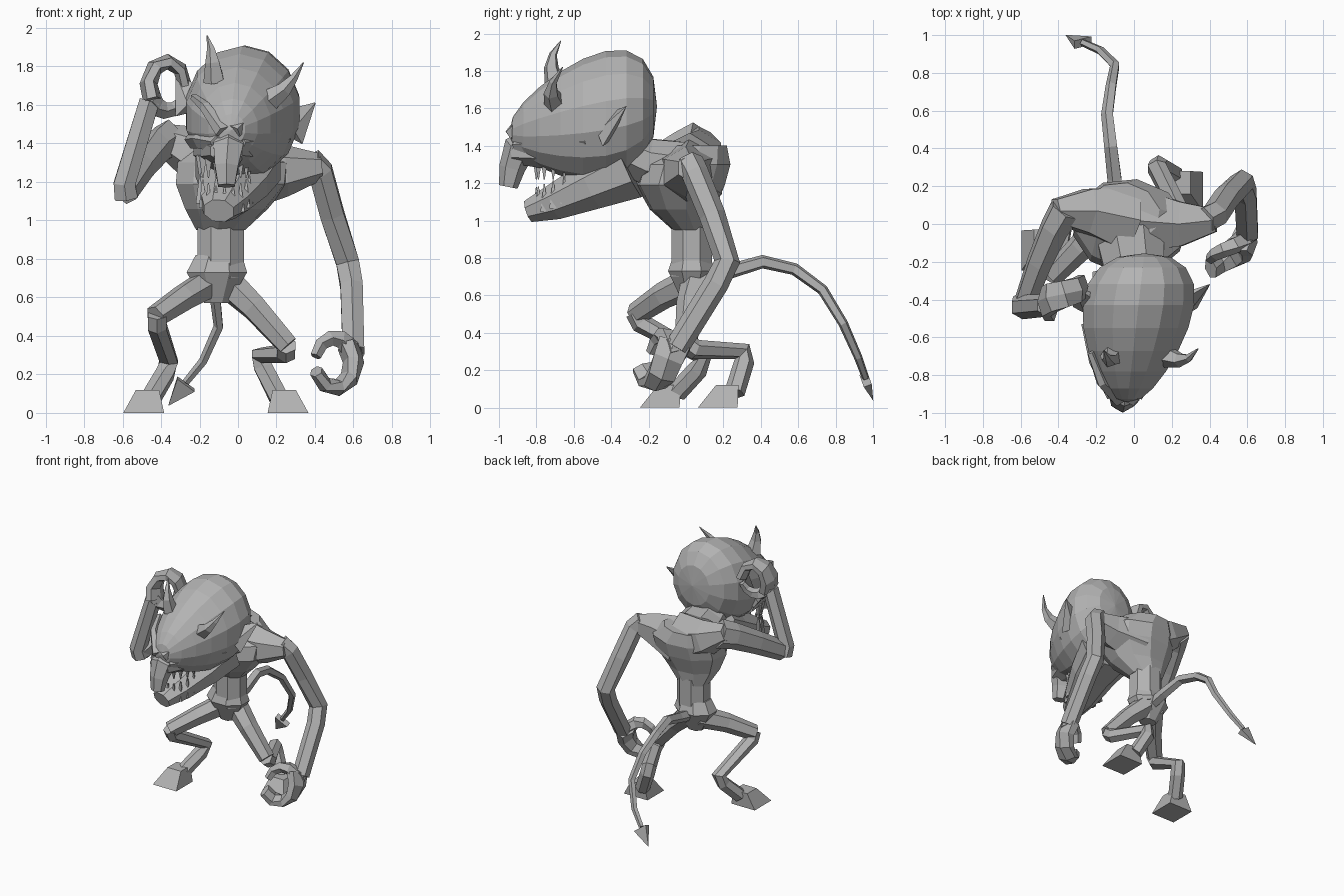
import bpy, bmesh, math
from mathutils import Vector, Matrix

cube = bpy.data.objects.get("Cube")
if cube:
    bpy.data.objects.remove(cube)

skin = bpy.data.materials.new("plain_grey")
skin.use_nodes = True
skin.diffuse_color = (.45, .45, .45, 1)
skin.node_tree.nodes["Principled BSDF"].inputs["Base Color"].default_value = skin.diffuse_color

ACROSS = Vector((1, 0, 0))
DEPTH = Vector((0, 1, 0))
UP = Vector((0, 0, 1))
EAR_PLANE = Vector((0, .5, 1))


def finish(name, bm):
    """Turn a bmesh into a flat shaded object."""
    bmesh.ops.recalc_face_normals(bm, faces=bm.faces)
    mesh = bpy.data.meshes.new(name)
    bm.to_mesh(mesh)
    bm.free()
    mesh.materials.append(skin)
    bpy.context.collection.objects.link(bpy.data.objects.new(name, mesh))


def skin_path(name, path, radii, side=ACROSS, flat=1, sides=6, axis=None):
    """Capped tube along a path; radii lie along side, scaled by flat across it.
    Rings stay square to axis when it is given, otherwise to the path."""
    bm = bmesh.new()
    path = [Vector(point) for point in path]
    rings = []
    for i, (point, radius) in enumerate(zip(path, radii)):
        before = point - path[i - 1] if i else Vector()
        after = path[i + 1] - point if i + 1 < len(path) else Vector()
        tangent = axis or (before.normalized() + after.normalized()).normalized()
        u = (side - tangent * side.dot(tangent)).normalized()
        v = tangent.cross(u) * flat
        ring = []
        for k in range(sides):
            angle = math.tau * (k + .5) / sides
            offset = u * math.cos(angle) + v * math.sin(angle)
            ring.append(bm.verts.new(point + offset * radius))
        rings.append(ring)
    for lower, upper in zip(rings, rings[1:]):
        for k in range(sides):
            j = (k + 1) % sides
            bm.faces.new((lower[k], lower[j], upper[j], upper[k]))
    bm.faces.new(rings[0])
    bm.faces.new(rings[-1])
    finish(name, bm)


def limb(name, path, start, end, **shape):
    """Tube whose radius changes evenly from start to end."""
    last = len(path) - 1
    skin_path(name, path, [start + (end - start) * i / last for i in range(last + 1)], **shape)


def curl(name, centre, width, height, first, last, drift, start, end, **shape):
    """Fingers curling on an elliptical arc in the front plane, drifting in depth."""
    path = []
    steps = 5
    for i in range(steps + 1):
        angle = math.radians(first + (last - first) * i / steps)
        path.append(Vector(centre) + Vector((width * math.cos(angle), drift * i, height * math.sin(angle))))
    limb(name, path, start, end, side=DEPTH, **shape)


# Trunk
skin_path("pelvis", [(-.1, .03, .82), (-.11, .03, .73), (-.11, .03, .57)], [.13, .17, .07],
          flat=.8, sides=8, axis=UP)
limb("waist", [(-.09, .03, .7), (-.09, .03, 1)], .13, .13, flat=.9, sides=8)
skin_path("chest", [(-.09, .03, .95), (-.06, -.02, 1.06), (-.03, -.03, 1.19), (-.02, 0, 1.3), (-.06, .06, 1.4)],
          [.13, .22, .3, .3, .2], side=Vector((1, -.15, 0)), flat=.8, sides=10, axis=UP)
limb("right_shoulder", [(-.03, .02, 1.28), (-.25, .07, 1.36), (-.42, .07, 1.44)], .2, .07, side=DEPTH)
limb("left_shoulder", [(0, .02, 1.24), (.25, 0, 1.26), (.43, .02, 1.28)], .2, .07, side=DEPTH)
limb("neck", [(-.03, 0, 1.28), (0, -.22, 1.32), (.02, -.4, 1.4)], .2, .15, flat=.75, sides=8)

# Skull: a sphere that narrows, drops and shifts aside towards the face
bm = bmesh.new()
bmesh.ops.create_uvsphere(bm, u_segments=14, v_segments=10, radius=1,
                          matrix=Matrix.Rotation(math.pi / 2, 3, "X").to_4x4())
for vert in bm.verts:
    x, t, z = vert.co
    swell = (1 + .35 * t) * max(1 - t * t, .01) ** -.08
    vert.co = (.01 + .045 * t + .285 * swell * x,
               -.55 + .395 * t,
               1.54 + .07 * t + .325 * swell * z)
finish("skull", bm)

# Muzzle, jaw and nose
limb("muzzle", [(-.03, -.55, 1.39), (-.05, -.76, 1.37), (-.06, -.93, 1.36)], .22, .09, flat=.65, sides=8)
limb("lower_jaw", [(0, -.3, 1.28), (-.02, -.5, 1.19), (-.07, -.7, 1.1), (-.1, -.84, 1.05)],
     .24, .085, flat=.75, sides=8)
limb("nose", [(-.05, -.76, 1.42), (-.05, -.9, 1.37), (-.06, -.93, 1.28), (-.06, -.95, 1.18)], .11, .05)


def ridge(name, sign, lift):
    """Brow and cheek running from the nose out to one side of the face."""
    limb(name + "_brow", [(-.05 + .03 * sign, -.93, 1.46), (-.05 + .12 * sign, -.84, 1.55 + lift),
                          (-.02 + .21 * sign, -.68, 1.6 + lift)], .04, .02, side=DEPTH, sides=5)
    limb(name + "_cheek", [(-.05 + .05 * sign, -.9, 1.4), (-.03 + .16 * sign, -.72, 1.42),
                           (.23 * sign, -.52, 1.42)], .05, .05, side=DEPTH, sides=5)


ridge("right", -1, .04)
ridge("left", 1, 0)

# Teeth in two arcs, pointing up from the jaw and down from the muzzle
teeth = 9
for i in range(teeth):
    angle = math.pi * ((i + .5) / teeth - .5)
    x = -.07 + .13 * math.sin(angle)
    y = -.62 - .18 * math.cos(angle)
    gum = 1.2 + (.62 + y) * .4
    limb("lower_tooth", [(x, y, gum - .1), (x, y, gum + .05)], .03, .004, sides=4)
    limb("upper_tooth", [(x, y, 1.34), (x, y, 1.22)], .03, .004, sides=4)

# Horns and ears
limb("right_horn", [(-.12, -.7, 1.72), (-.13, -.72, 1.82), (-.14, -.71, 1.89), (-.16, -.67, 1.96)],
     .06, .003, sides=5)
limb("left_horn", [(.17, -.7, 1.63), (.24, -.72, 1.68), (.29, -.71, 1.74), (.34, -.66, 1.82)],
     .06, .003, side=DEPTH, sides=5)
limb("left_ear", [(.25, -.43, 1.48), (.4, -.32, 1.61)], .12, .004, side=EAR_PLANE, flat=.4, sides=5)
limb("right_ear", [(-.22, -.43, 1.6), (-.32, -.33, 1.76)], .12, .004, side=EAR_PLANE, flat=.4, sides=5)

# Left arm hanging down with a curled hand
limb("left_arm", [(.37, .02, 1.31), (.43, .05, 1.25), (.49, .14, 1.03), (.57, .22, .78),
                  (.59, .16, .66), (.6, -.05, .32)], .075, .065)
left_palm = (.5, -.06, .26)
curl("left_fingers", left_palm, .1, .13, 40, -160, -.035, .1, .06, flat=.6)
curl("left_thumb", left_palm, .1, .13, 10, 165, -.025, .06, .03, sides=5)

# Right arm raised with its hand by the head
limb("right_upper_arm", [(-.36, .08, 1.42), (-.42, -.02, 1.38), (-.5, -.2, 1.28), (-.58, -.42, 1.15)],
     .09, .06, flat=1.25)
limb("right_forearm", [(-.58, -.42, 1.12), (-.59, -.44, 1.19), (-.46, -.43, 1.62)], .07, .06)
right_palm = (-.37, -.43, 1.7)
curl("right_fingers", right_palm, .095, .125, 220, 0, .02, .1, .07, flat=.5)
curl("right_thumb", right_palm, .1, .13, 210, 340, .02, .06, .025, sides=5)

# Legs, bent like a goat's
limb("right_thigh", [(-.14, .05, .68), (-.28, -.12, .6), (-.43, -.27, .5)], .085, .06)
limb("right_shin", [(-.42, -.27, .51), (-.42, -.24, .45), (-.36, .09, .27), (-.38, .06, .2), (-.45, -.05, .08)],
     .055, .055)
limb("left_thigh", [(-.06, .06, .68), (.08, .02, .55), (.26, 0, .35)], .085, .06)
limb("left_shin", [(.25, 0, .35), (.25, .05, .31), (.12, .3, .3), (.13, .31, .24), (.21, .26, .08)],
     .055, .055)
limb("right_hoof", [(-.49, -.14, 0), (-.47, -.09, .12)], .15, .085, sides=4, axis=UP)
limb("left_hoof", [(.26, .17, 0), (.24, .22, .12)], .15, .085, sides=4, axis=UP)

# Tail with an arrow tip
limb("tail", [(-.1, .1, .7), (-.1, .24, .73), (-.12, .41, .78), (-.14, .58, .74), (-.12, .73, .63),
              (-.1, .84, .45), (-.18, .92, .27), (-.27, .96, .16)], .045, .02, sides=5)
limb("tail_tip", [(-.27, .96, .15), (-.36, 1, .04)], .08, .003, flat=.4, sides=4)
